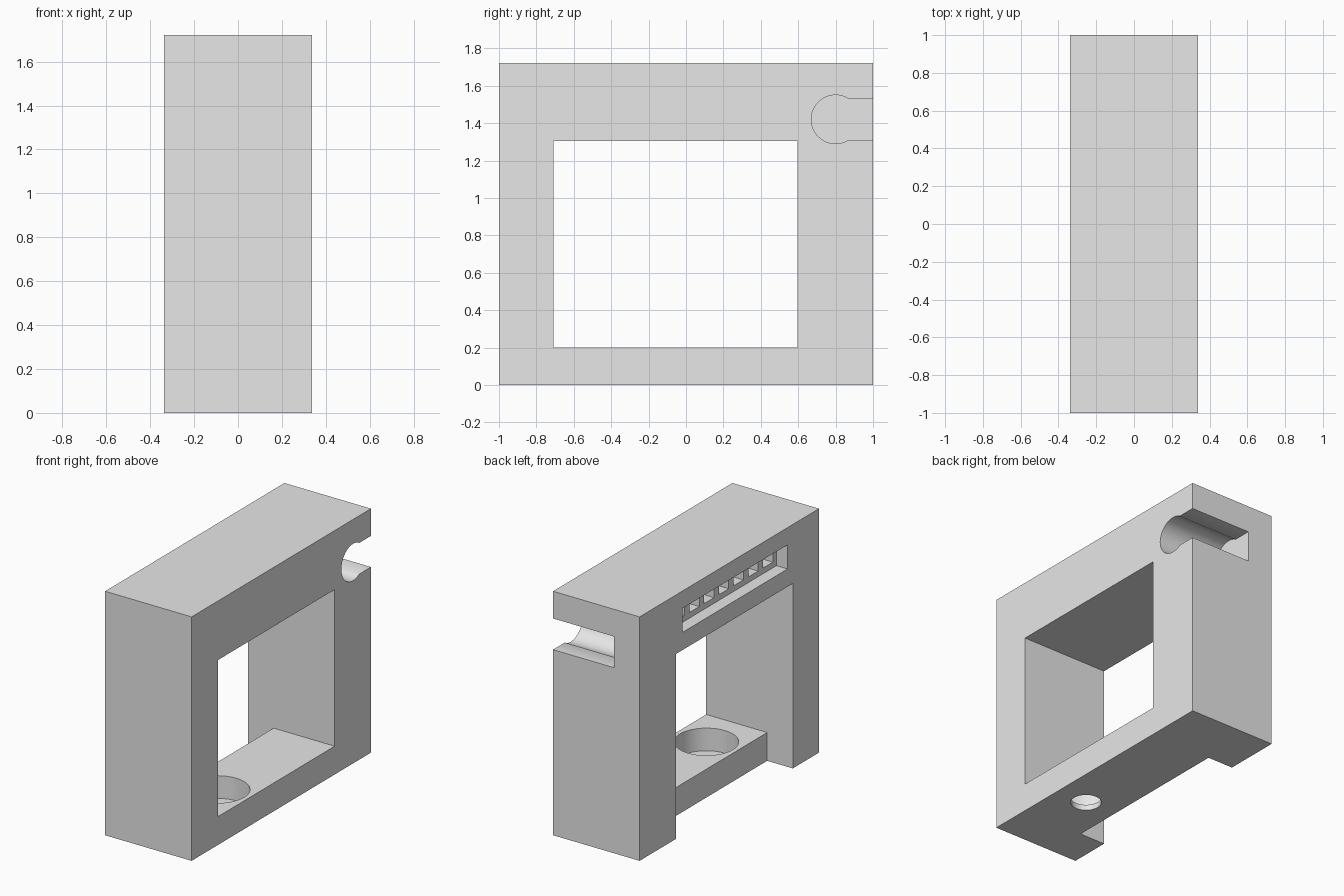
import bpy, bmesh, math
from mathutils import Vector

cube = bpy.data.objects.get("Cube")
if cube:
    bpy.data.objects.remove(cube, do_unlink=True)

HALF_W, HALF_L, HEIGHT = 0.338, 1.0, 1.722
INNER_X = -0.138                      # depth shared by the sill and the keyhole
WIN_FRONT, WIN_BACK, SILL, LINTEL = -0.708, 0.595, 0.2, 1.305

grey = bpy.data.materials.new("light grey plastic")
grey.use_nodes = True
grey.diffuse_color = (0.8, 0.8, 0.8, 1)
grey.node_tree.nodes["Principled BSDF"].inputs["Base Color"].default_value = (0.8, 0.8, 0.8, 1)


def prism(name, points, axis, lo, hi):
    """Extrude a closed 2D profile along an axis; the profile uses the other two axes in order."""
    bm = bmesh.new()
    verts = []
    for p in points:
        co = list(p)
        co.insert(axis, lo)
        verts.append(bm.verts.new(co))
    face = bm.faces.new(verts)
    extruded = bmesh.ops.extrude_face_region(bm, geom=[face])
    shift = Vector((0, 0, 0))
    shift[axis] = hi - lo
    bmesh.ops.translate(bm, vec=shift,
                        verts=[g for g in extruded["geom"] if isinstance(g, bmesh.types.BMVert)])
    bmesh.ops.recalc_face_normals(bm, faces=bm.faces)
    mesh = bpy.data.meshes.new(name)
    bm.to_mesh(mesh)
    bm.free()
    mesh.materials.append(grey)
    obj = bpy.data.objects.new(name, mesh)
    bpy.context.collection.objects.link(obj)
    return obj


def rect(a0, a1, b0, b1):
    return [(a0, b0), (a1, b0), (a1, b1), (a0, b1)]


def arc(cx, cy, r, start, end, n):
    angles = [start + (end - start) * i / n for i in range(n + 1)]
    return [(cx + r * math.cos(a), cy + r * math.sin(a)) for a in angles]


def circle(cx, cy, r):
    return arc(cx, cy, r, 0, math.tau, 64)[:-1]


frame = prism("frame", rect(-HALF_W, HALF_W, -HALF_L, HALF_L), 2, 0, HEIGHT)

# Window through the frame, stepping down beside the sill
window = prism("window_cutter",
               [(-0.5, -0.1), (INNER_X, -0.1), (INNER_X, SILL),
                (0.5, SILL), (0.5, LINTEL), (-0.5, LINTEL)], 1, WIN_FRONT, WIN_BACK)

# Keyhole channel: round bore opening to the back through a narrower slot
slot_half, bore = 0.11, 0.13
opening = math.asin(slot_half / bore)
key_profile = arc(0.8, 1.42, bore, opening, math.tau - opening, 48)
key_profile += [(1.1, 1.42 - slot_half), (1.1, 1.42 + slot_half)]
keyhole = prism("keyhole_cutter", key_profile, 0, INNER_X, 0.5)

# Stepped hole in the sill
counterbore = prism("counterbore_cutter", circle(0.1, -0.37, 0.207), 2, 0.04, 0.3)
drain = prism("small_hole_cutter", circle(0.1, -0.37, 0.1), 2, -0.1, 0.1)

# Shallow recess with a row of deeper pockets
recess = prism("recess_cutter", rect(-0.65, 0.52, 1.43, 1.6), 0, -0.5, -HALF_W + 0.087)
cutters = [window, keyhole, counterbore, drain, recess]
for i in range(7):
    y = -0.61 + i * 0.164
    cutters.append(prism(f"pocket_cutter_{i + 1}", rect(y, y + 0.11, 1.47, 1.56), 0, -0.3, 0.1))

for cutter in cutters:
    cut = frame.modifiers.new(cutter.name, "BOOLEAN")
    cut.operation = "DIFFERENCE"
    cut.solver = "EXACT"
    cut.object = cutter

# Bake the cuts and discard the cutters
bpy.context.view_layer.update()
baked = bpy.data.meshes.new_from_object(frame.evaluated_get(bpy.context.evaluated_depsgraph_get()))
frame.modifiers.clear()
frame.data = baked
for cutter in cutters:
    bpy.data.objects.remove(cutter, do_unlink=True)

# Smooth bores, crisp edges
bpy.ops.object.select_all(action="DESELECT")
frame.select_set(True)
bpy.context.view_layer.objects.active = frame
bpy.ops.object.shade_smooth_by_angle(angle=math.radians(30))
